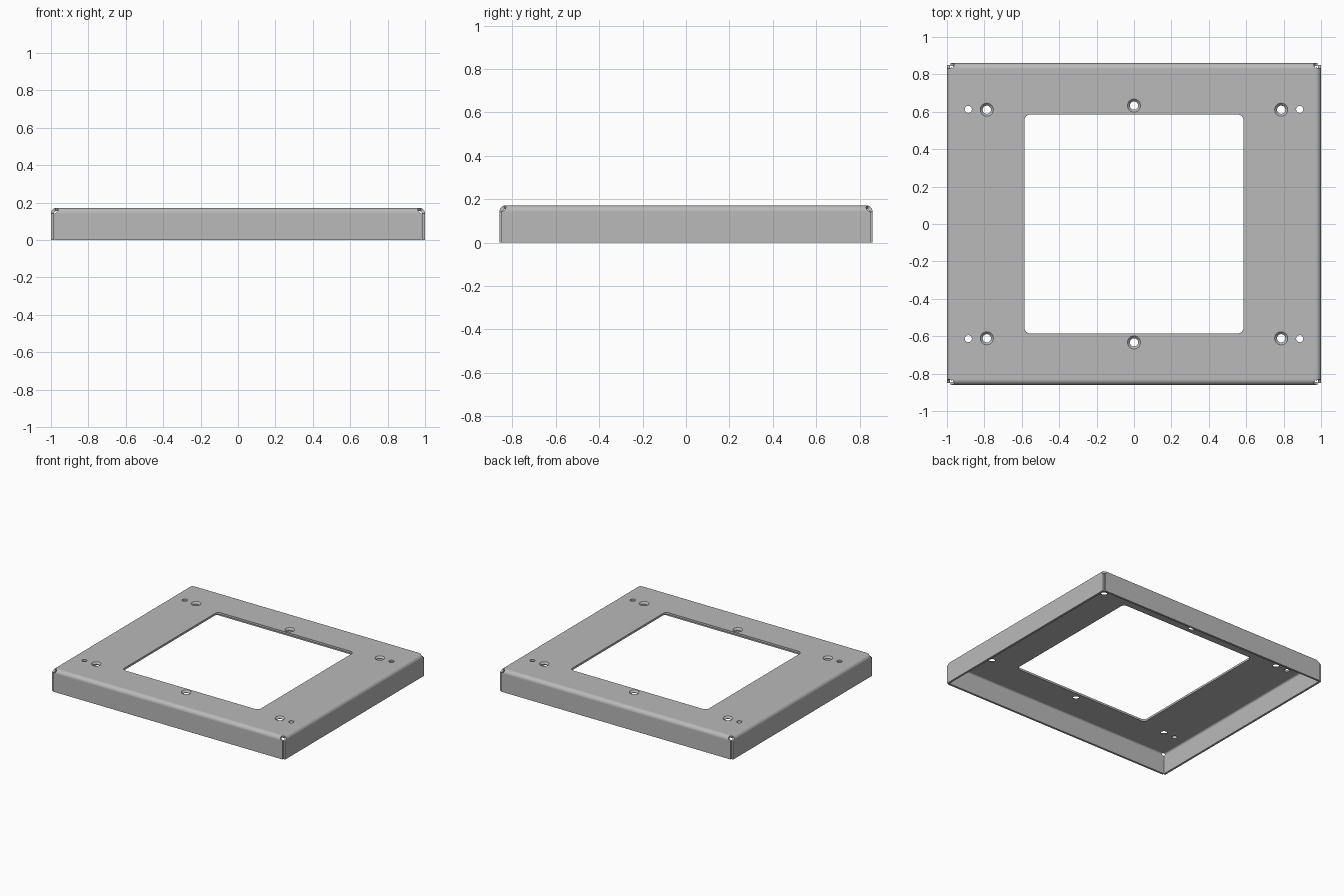
import bpy, bmesh
from math import sin, cos, pi, sqrt

if "Cube" in bpy.data.objects:
    bpy.data.objects.remove(bpy.data.objects["Cube"])

X, Y, Z = 1.0, 0.86, 0.172       # outer half sizes and height
T, R = 0.016, 0.03               # sheet thickness, outer bend radius
RELIEF = 0.021                   # corner relief radius
SEG = 12
PX, PY = X - R, Y - R            # half sizes of the flat top


def circle(cx, cy, r, n=32):
    return [(cx + r * cos(2 * pi * i / n), cy + r * sin(2 * pi * i / n)) for i in range(n)]


def rounded_square(h, r, n=6):
    pts = []
    for k, (sx, sy) in enumerate([(1, 1), (-1, 1), (-1, -1), (1, -1)]):
        for i in range(n + 1):
            a = pi / 2 * (k + i / n)
            pts.append((sx * (h - r) + r * cos(a), sy * (h - r) + r * sin(a)))
    return pts


def loft(bm, layers):
    """Closed solid through (z, outline) layers, bottom to top."""
    rings = [[bm.verts.new((x, y, z)) for x, y in pts] for z, pts in layers]
    n = len(rings[0])
    for a, b in zip(rings, rings[1:]):
        for i in range(n):
            j = (i + 1) % n
            bm.faces.new((a[i], a[j], b[j], b[i]))
    bm.faces.new(rings[0][::-1])
    bm.faces.new(rings[-1])


def to_object(bm, name):
    bmesh.ops.recalc_face_normals(bm, faces=bm.faces)
    mesh = bpy.data.meshes.new(name)
    bm.to_mesh(mesh)
    bm.free()
    obj = bpy.data.objects.new(name, mesh)
    bpy.context.collection.objects.link(obj)
    return obj


def flange_sections(depth, side, gap):
    """Outer point, inner point and half length down the bend and wall."""
    full, out, r = side - gap, [], R - T
    for i in range(SEG + 1):
        a = pi / 2 * i / SEG
        s = R * (a - pi / 4)
        notch = sqrt(max(0, RELIEF ** 2 - s ** 2))
        half = min(full - notch, side - R + R * sin(a))
        out.append(((depth - R + R * sin(a), Z - R + R * cos(a)),
                    (depth - R + r * sin(a), Z - R + r * cos(a)), half))
    out.append(((depth, 0), (depth - T, 0), full))
    return out


def add_flange(bm, sections, place):
    rows = []
    for o, i, h in sections:
        rows.append([bm.verts.new(place(u, d, z))
                     for u, (d, z) in ((-h, o), (h, o), (h, i), (-h, i))])
    for a, b in zip(rows, rows[1:]):
        for k in range(4):
            j = (k + 1) % 4
            bm.faces.new((a[k], a[j], b[j], b[k]))
    bm.faces.new(rows[-1])


# Flat top plate
outline = [(PX, -PY), (PX, PY), (-PX, PY), (-PX, -PY)]
bm = bmesh.new()
loft(bm, [(Z - T, outline), (Z, outline)])
cover = to_object(bm, "sheet_metal_cover")

# Cutter: window, countersunk screw holes, small plain holes
bm = bmesh.new()
lo, hi = Z - T - 0.02, Z + 0.01
window = rounded_square(0.585, 0.03)
loft(bm, [(lo, window), (hi, window)])
screws = [(sx * 0.787, sy * 0.611) for sx in (-1, 1) for sy in (-1, 1)] + [(0, 0.633), (0, -0.633)]
for x, y in screws:
    loft(bm, [(lo, circle(x, y, 0.022)), (Z - 0.013, circle(x, y, 0.022)),
              (Z + 0.002, circle(x, y, 0.037))])
for sx in (-1, 1):
    for sy in (-1, 1):
        c = circle(sx * 0.886, sy * 0.613, 0.019)
        loft(bm, [(lo, c), (hi, c)])
cutter = to_object(bm, "hole_cutter")
cutter.hide_render = True

bpy.context.view_layer.objects.active = cover
cover.select_set(True)
mod = cover.modifiers.new("holes", 'BOOLEAN')
mod.operation, mod.solver, mod.object = 'DIFFERENCE', 'EXACT', cutter
bpy.ops.object.modifier_apply(modifier=mod.name)
bpy.data.objects.remove(cutter)

# Open the plate edges and weld on the four bent flanges
bm = bmesh.new()
bm.from_mesh(cover.data)
inner = []
for f in bm.faces:
    c = f.calc_center_median()
    if abs(f.normal.z) < 0.1 and (abs(abs(c.x) - PX) < 1e-3 or abs(abs(c.y) - PY) < 1e-3):
        inner.append(f)
bmesh.ops.delete(bm, geom=inner, context='FACES_ONLY')
front = flange_sections(Y, X, T + 0.002)
side = flange_sections(X, Y, 0.009)
for s in (-1, 1):
    add_flange(bm, front, lambda u, d, z: (u, s * d, z))
    add_flange(bm, side, lambda u, d, z: (s * d, u, z))
bmesh.ops.remove_doubles(bm, verts=bm.verts, dist=1e-4)
bmesh.ops.recalc_face_normals(bm, faces=bm.faces)
bm.to_mesh(cover.data)
bm.free()

# Mid-grey metal and smooth bends
metal = bpy.data.materials.new("grey_metal")
metal.diffuse_color = (0.49, 0.49, 0.49, 1)
metal.use_nodes = True
metal.node_tree.nodes["Principled BSDF"].inputs["Base Color"].default_value = metal.diffuse_color
cover.data.materials.clear()
cover.data.materials.append(metal)
bpy.ops.object.shade_smooth_by_angle()
wn = cover.modifiers.new("flat_face_normals", 'WEIGHTED_NORMAL')
wn.keep_sharp = True
